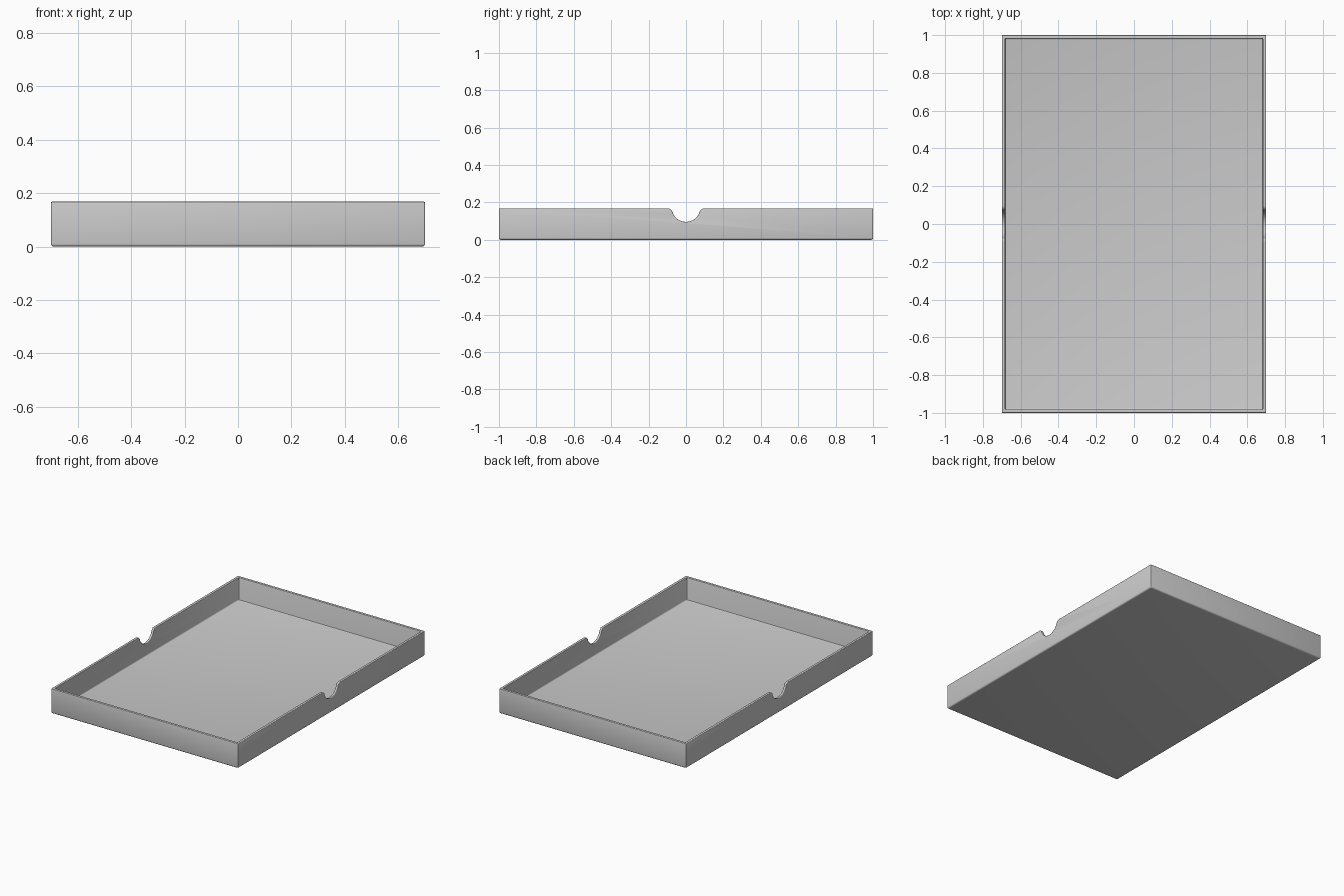
import bpy, bmesh
from math import sin, cos, pi, atan2, sqrt

cube = bpy.data.objects.get("Cube")
if cube:
    bpy.data.objects.remove(cube, do_unlink=True)

HALF_X, HALF_Y, HEIGHT = 0.7, 1.0, 0.168
WALL, FLOOR, FILLET = 0.018, 0.014, 0.01

grey = bpy.data.materials.new("plain grey")
grey.use_nodes = True
colour = (0.6, 0.6, 0.6, 1)
grey.diffuse_color = colour
grey.node_tree.nodes["Principled BSDF"].inputs["Base Color"].default_value = colour


def arc(cx, cz, r, start, end, steps):
    return [(cx + r * cos(start + (end - start) * i / steps),
             cz + r * sin(start + (end - start) * i / steps)) for i in range(steps + 1)]


def add_object(name, bm):
    bmesh.ops.recalc_face_normals(bm, faces=bm.faces)
    mesh = bpy.data.meshes.new(name)
    bm.to_mesh(mesh)
    bm.free()
    mesh.materials.append(grey)
    obj = bpy.data.objects.new(name, mesh)
    bpy.context.collection.objects.link(obj)
    return obj


# Tray: wall cross-section (inset, height) swept as rectangular rings
section = arc(FILLET, FILLET, FILLET, 1.5 * pi, pi, 4)
section += [(0, HEIGHT), (WALL, HEIGHT)]
section += arc(WALL + 0.006, FLOOR + 0.006, 0.006, pi, 1.5 * pi, 3)

bm = bmesh.new()
rings = []
for inset, z in section:
    x, y = HALF_X - inset, HALF_Y - inset
    rings.append([bm.verts.new((sx * x, sy * y, z))
                  for sx, sy in ((-1, -1), (1, -1), (1, 1), (-1, 1))])
for low, high in zip(rings, rings[1:]):
    for i in range(4):
        j = (i + 1) % 4
        bm.faces.new((low[i], low[j], high[j], high[i]))
bm.faces.new(rings[0])
bm.faces.new(rings[-1])
tray = add_object("tray", bm)

# Finger notches: round scoop with flared lips, cut through both long walls
RADIUS, LIP, CENTRE_Z = 0.076, 0.025, 0.172
rise = CENTRE_Z - (HEIGHT - LIP)
lip_y = sqrt((RADIUS + LIP) ** 2 - rise ** 2)
tilt = atan2(rise, lip_y)
scoop = arc(0, CENTRE_Z, RADIUS, -tilt, tilt - pi, 24)
left_lip = arc(-lip_y, HEIGHT - LIP, LIP, tilt, pi / 2, 7)[1:]
right_lip = [(-y, z) for y, z in reversed(left_lip)]
outline = right_lip + scoop + left_lip + [(-lip_y, 0.3), (lip_y, 0.3)]

bm = bmesh.new()
ends = [[bm.verts.new((x, y, z)) for y, z in outline] for x in (-0.8, 0.8)]
for end in ends:
    bm.faces.new(end)
for i in range(len(outline)):
    j = (i + 1) % len(outline)
    bm.faces.new((ends[0][i], ends[0][j], ends[1][j], ends[1][i]))
cutter = add_object("notch_cutter", bm)
cutter.hide_render = True
cutter.hide_viewport = True

cut = tray.modifiers.new("finger notches", 'BOOLEAN')
cut.object = cutter
cut.operation = 'DIFFERENCE'
cut.solver = 'EXACT'

# Softened rim and corners
soften = tray.modifiers.new("soft edges", 'BEVEL')
soften.width = 0.004
soften.segments = 3
soften.limit_method = 'ANGLE'
soften.angle_limit = pi / 4
soften.use_clamp_overlap = False

bpy.ops.object.select_all(action='DESELECT')
bpy.context.view_layer.objects.active = tray
tray.select_set(True)
for name in [m.name for m in tray.modifiers]:
    bpy.ops.object.modifier_apply(modifier=name)
bpy.data.objects.remove(cutter, do_unlink=True)
bpy.ops.object.shade_smooth_by_angle(angle=pi / 6)
